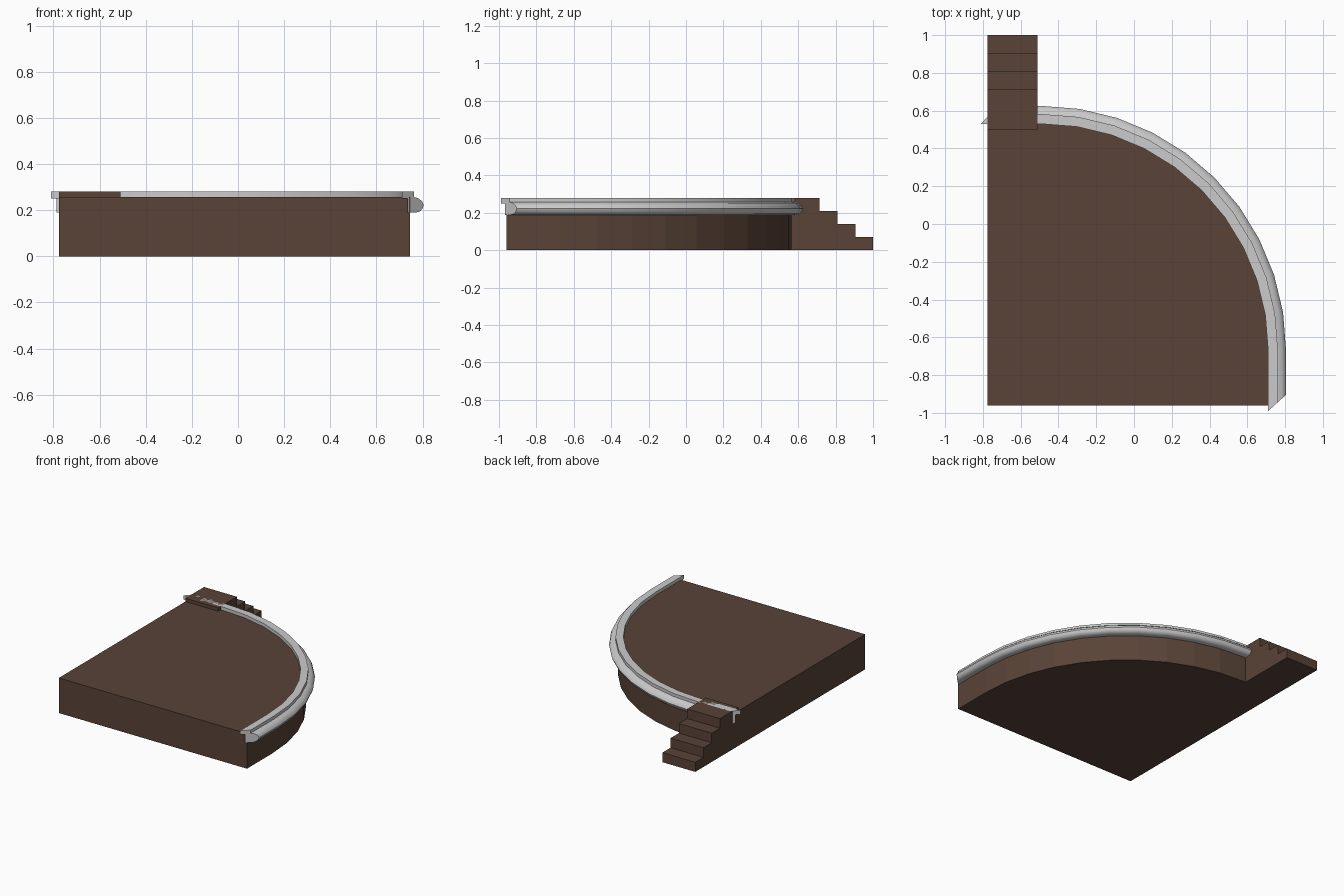
import bpy, bmesh, math

if "Cube" in bpy.data.objects:
    bpy.data.objects.remove(bpy.data.objects["Cube"])

CX, CY = -0.49, -0.67          # centre of the rounded corner
LEFT, FRONT = -0.775, -0.96
SEGS = 10

brown = bpy.data.materials.new("brown")
brown.diffuse_color = (0.10, 0.056, 0.038, 1)
brown.use_nodes = True
brown.node_tree.nodes["Principled BSDF"].inputs["Base Color"].default_value = brown.diffuse_color


def make_object(name, bm, mat=None):
    bmesh.ops.recalc_face_normals(bm, faces=bm.faces[:])
    me = bpy.data.meshes.new(name)
    bm.to_mesh(me)
    bm.free()
    ob = bpy.data.objects.new(name, me)
    bpy.context.collection.objects.link(ob)
    if mat:
        me.materials.append(mat)
    return ob


def prism(name, outline, direction, mat):
    """Extrude a closed 3D outline along a direction."""
    bm = bmesh.new()
    face = bm.faces.new([bm.verts.new(p) for p in outline])
    new = bmesh.ops.extrude_face_region(bm, geom=[face])["geom"]
    bmesh.ops.translate(bm, vec=direction,
                        verts=[v for v in new if isinstance(v, bmesh.types.BMVert)])
    return make_object(name, bm, mat)


def arc(radius):
    return [(CX + radius * math.cos(math.pi / 2 * i / SEGS),
             CY + radius * math.sin(math.pi / 2 * i / SEGS)) for i in range(SEGS + 1)]


# Platform: square with one large rounded corner
wall = 0.745 - CX
plan = [(LEFT, FRONT), (0.745, FRONT)] + arc(wall) + [(LEFT, CY + wall)]
prism("platform", [(x, y, 0) for x, y in plan], (0, 0, 0.256), brown)

# Stairs: stepped side profile pushed across the width
side = [(0.5, 0), (1.0, 0)]
for i in range(4):
    z = 0.07 * (i + 1)
    y_out = 1.0 - 0.095 * i
    y_in = 0.5 if i == 3 else y_out - 0.095
    side += [(y_out, z), (y_in, z)]
prism("stairs", [(LEFT, y, z) for y, z in side], (0.265, 0, 0), brown)

# Rim: raised lip with a half-round moulding, swept around the curved edge
profile = [(0.71, 0.25), (0.71, 0.28), (0.762, 0.28), (0.762, 0.257),
           (0.782, 0.251), (0.798, 0.238), (0.805, 0.222), (0.799, 0.206),
           (0.787, 0.194), (0.77, 0.189), (0.735, 0.189), (0.735, 0.25)]
bm = bmesh.new()
columns = []
for off, z in profile:
    y0 = -0.99 + (off - 0.71) * 0.9          # slanted ends
    path = [(off, y0)] + arc(off - CX) + [(CX + y0 - CY, CY + off - CX)]
    columns.append([bm.verts.new((x, y, z)) for x, y in path])
n = len(columns)
for i in range(n):
    a, b = columns[i], columns[(i + 1) % n]
    for j in range(len(a) - 1):
        bm.faces.new((a[j], a[j + 1], b[j + 1], b[j]))
for end in (0, -1):
    bm.faces.new([c[end] for c in columns])
rim = make_object("rim_moulding", bm)
bpy.context.view_layer.objects.active = rim
rim.select_set(True)
bpy.ops.object.shade_smooth_by_angle(angle=math.radians(35))
